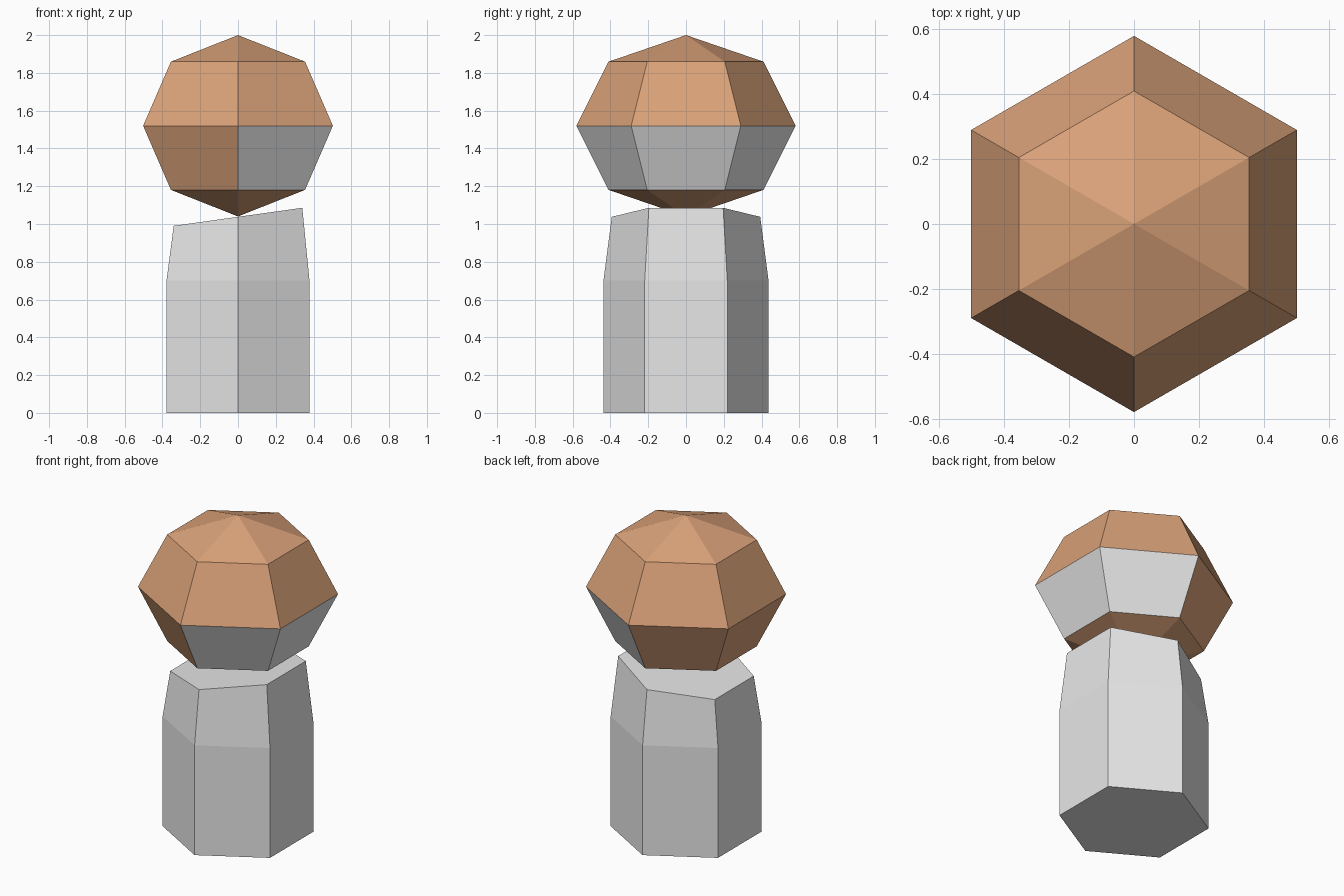
import bpy, bmesh
from math import sin, cos, pi, radians

if "Cube" in bpy.data.objects:
    bpy.data.objects.remove(bpy.data.objects["Cube"])

SIDES = 6


def material(name, rgb):
    m = bpy.data.materials.new(name)
    m.diffuse_color = (*rgb, 1.0)
    m.use_nodes = True
    m.node_tree.nodes["Principled BSDF"].inputs["Base Color"].default_value = m.diffuse_color
    return m


def ring(bm, r, z, slope=0.0):
    # hexagon with corners on +-y; slope tilts it along x
    pts = []
    for i in range(SIDES):
        a = pi / 2 + 2 * pi * i / SIDES
        x, y = r * cos(a), r * sin(a)
        pts.append(bm.verts.new((x, y, z + slope * x)))
    return pts


def bridge(bm, low, high):
    for i in range(SIDES):
        j = (i + 1) % SIDES
        bm.faces.new((low[i], low[j], high[j], high[i]))


def finish(bm, name, mats):
    bmesh.ops.recalc_face_normals(bm, faces=bm.faces[:])
    me = bpy.data.meshes.new(name)
    bm.to_mesh(me)
    bm.free()
    for m in mats:
        me.materials.append(m)
    ob = bpy.data.objects.new(name, me)
    bpy.context.collection.objects.link(ob)


gray = material("light gray", (0.8, 0.8, 0.8))
brown = material("tan brown", (0.70, 0.36, 0.19))

# Body: hexagonal post with a tapered, slanted top
bm = bmesh.new()
rings = [ring(bm, 0.437, 0.0), ring(bm, 0.437, 0.70), ring(bm, 0.393, 1.038, 0.14)]
for low, high in zip(rings, rings[1:]):
    bridge(bm, low, high)
bm.faces.new(rings[0])
bm.faces.new(rings[-1])
finish(bm, "body", [gray])

# Head: six-sided ball, slightly flattened
R, H, CZ = 0.58, 0.48, 1.52
bm = bmesh.new()
rings = [ring(bm, R * cos(radians(a)), CZ + H * sin(radians(a))) for a in (-45, 0, 45)]
for low, high in zip(rings, rings[1:]):
    bridge(bm, low, high)
for rim, z in ((rings[0], CZ - H), (rings[-1], CZ + H)):
    pole = bm.verts.new((0, 0, z))
    for i in range(SIDES):
        bm.faces.new((rim[i], rim[(i + 1) % SIDES], pole))
# Face patch: lower band on the +x half is gray
for f in bm.faces:
    c = f.calc_center_median()
    if len(f.verts) == 4 and c.z < CZ and c.x > 0.05:
        f.material_index = 1
finish(bm, "head", [brown, gray])
